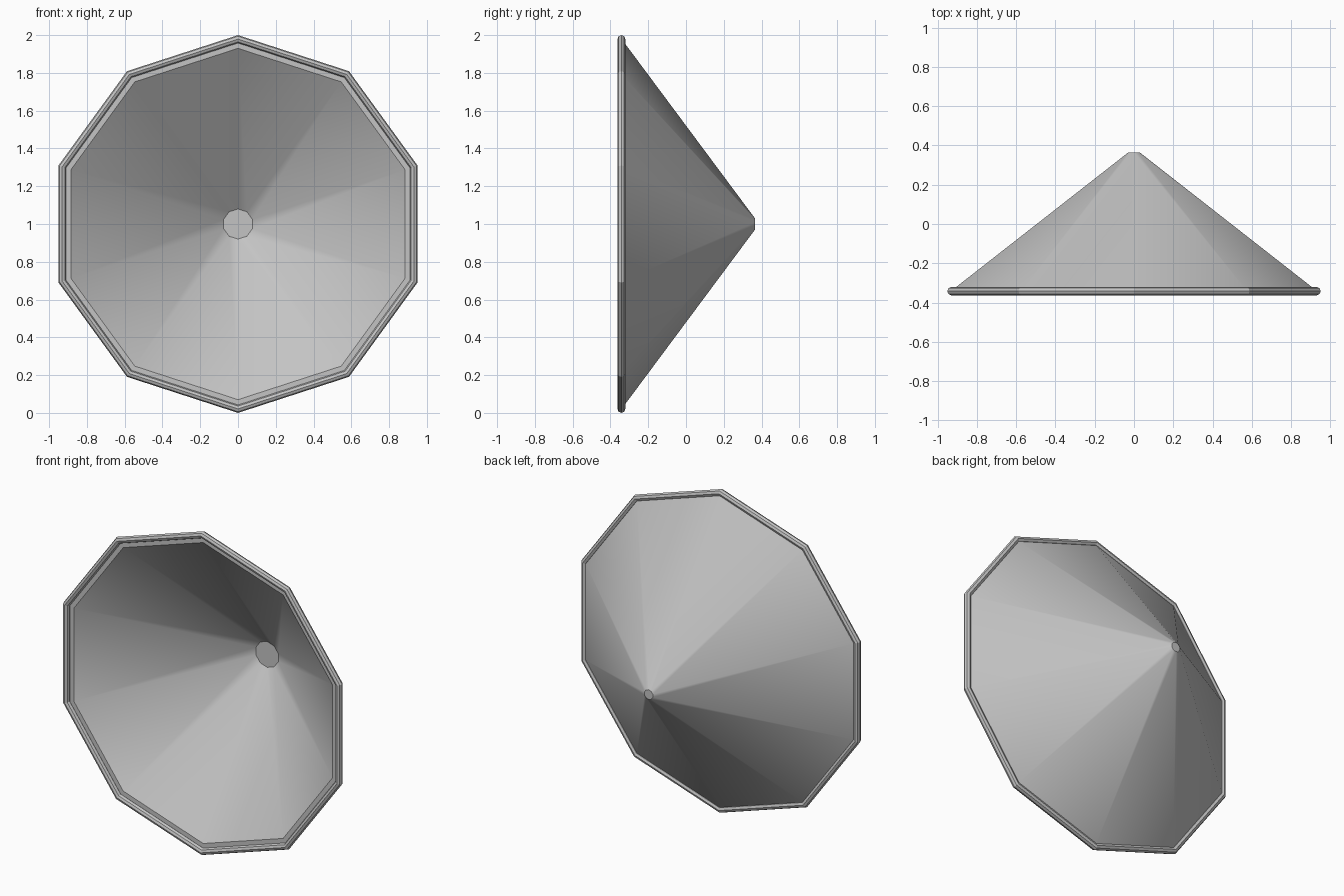
import bpy, bmesh, math

if "Cube" in bpy.data.objects:
    bpy.data.objects.remove(bpy.data.objects["Cube"], do_unlink=True)

SIDES = 10
CENTRE_Z = 1.0

metal = bpy.data.materials.new("light grey")
metal.use_nodes = True
grey = (0.55, 0.55, 0.55, 1)
metal.diffuse_color = grey
metal.node_tree.nodes["Principled BSDF"].inputs["Base Color"].default_value = grey


def lathe(name, profile, closed, smooth):
    """Sweep (radius, y) points round the y axis as a ten-sided form."""
    bm = bmesh.new()
    rings = []
    for r, y in profile:
        angles = [math.tau * i / SIDES for i in range(SIDES)]
        rings.append([bm.verts.new((r * math.sin(a), y, CENTRE_Z + r * math.cos(a)))
                      for a in angles])
    pairs = list(zip(rings, rings[1:]))
    if closed:
        pairs.append((rings[-1], rings[0]))
    else:
        bm.faces.new(rings[0])
        bm.faces.new(rings[-1])
    for a, b in pairs:
        for i in range(SIDES):
            j = (i + 1) % SIDES
            bm.faces.new((a[i], a[j], b[j], b[i]))
    bmesh.ops.recalc_face_normals(bm, faces=bm.faces)
    for f in bm.faces:
        f.smooth = smooth
    mesh = bpy.data.meshes.new(name)
    bm.to_mesh(mesh)
    bm.free()
    if smooth:
        mesh.set_sharp_from_angle(angle=math.radians(30))
    mesh.materials.append(metal)
    obj = bpy.data.objects.new(name, mesh)
    bpy.context.collection.objects.link(obj)
    return obj


# Thick conical dish: outer tip, outer edge, front lip, inner floor
lathe("dish", [(0.03, 0.365), (0.978, -0.34), (0.93, -0.34), (0.08, 0.285)],
      closed=False, smooth=True)

# Eight-sided tube around the mouth
tube = 0.021
section = [(0.979 + tube * math.cos(math.tau * k / 8), -0.342 + tube * math.sin(math.tau * k / 8))
           for k in range(8)]
lathe("rim", section, closed=True, smooth=False)
